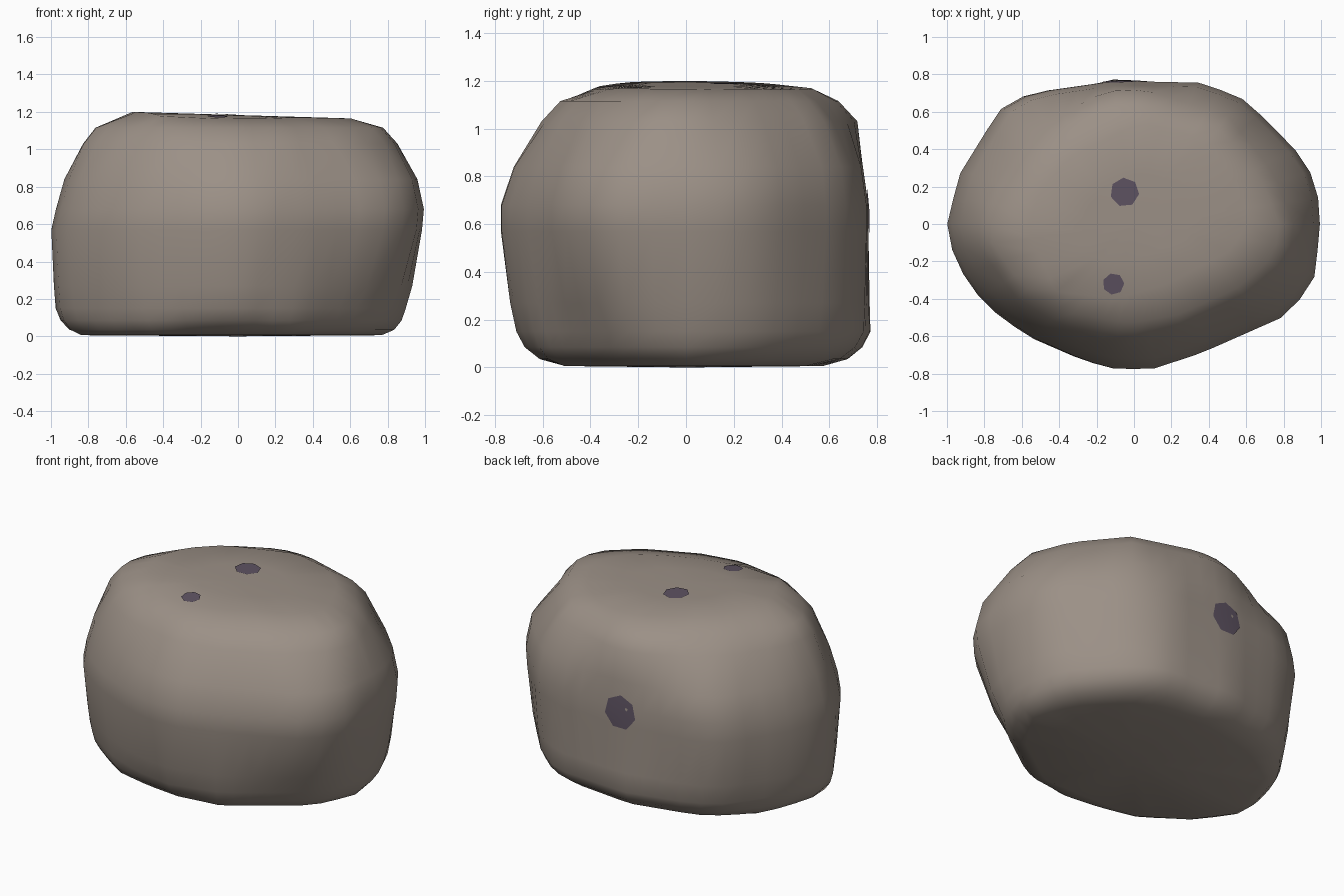
import bpy, bmesh, math
from mathutils import Vector
from mathutils.bvhtree import BVHTree

if "Cube" in bpy.data.objects:
    bpy.data.objects.remove(bpy.data.objects["Cube"])

SIDES = 44


def material(name, rgb):
    m = bpy.data.materials.new(name)
    m.diffuse_color = (*rgb, 1)
    m.use_nodes = True
    m.node_tree.nodes["Principled BSDF"].inputs["Base Color"].default_value = m.diffuse_color
    return m


def add_object(name, bm, mat):
    for f in bm.faces:
        f.smooth = True
    me = bpy.data.meshes.new(name)
    bm.to_mesh(me)
    bm.free()
    me.materials.append(mat)
    ob = bpy.data.objects.new(name, me)
    bpy.context.collection.objects.link(ob)
    return ob


stone = material("stone", (0.33, 0.28, 0.24))
dark = material("dark_spot", (0.11, 0.085, 0.12))

# Plan outlines of the boulder: underside, lower bulge, widest girth, shoulder, top
foot = [(-.86, -.1), (-.72, .34), (-.45, .5), (-.05, .58), (.45, .5), (.66, .28),
        (.78, .02), (.61, -.26), (.25, -.51), (-.42, -.5), (-.7, -.32)]
low = [(-.98, -.02), (-.92, .22), (-.69, .56), (-.52, .67), (-.1, .775), (.4, .74),
       (.61, .6), (.84, .33), (.91, .05), (.84, -.22), (.7, -.36), (.32, -.63),
       (0, -.71), (-.25, -.67), (-.53, -.56), (-.77, -.38), (-.94, -.18)]
girth = [(-1, .01), (-.93, .27), (-.72, .61), (-.56, .70), (-.1, .765), (.37, .755),
         (.6, .66), (.86, .4), (.96, .25), (1, .07), (.97, -.27), (.93, -.36),
         (.79, -.5), (.36, -.69), (.1, -.775), (-.1, -.775), (-.27, -.73), (-.57, -.6),
         (-.8, -.43), (-.96, -.2)]
shoulder = [(-.85, -.08), (-.79, .14), (-.61, .41), (-.42, .57), (-.15, .71), (.05, .72),
            (.5, .58), (.75, .27), (.86, -.02), (.82, -.2), (.6, -.4), (.25, -.56),
            (-.03, -.61), (-.4, -.54), (-.65, -.38)]
crown = [(-.57, -.02), (-.5, .18), (-.34, .36), (.03, .54), (.28, .49), (.48, .33),
         (.62, .03), (.52, -.14), (.18, -.32), (-.1, -.4), (-.42, -.36)]


def reach(pts, a):
    """Point of the outline seen from the axis in direction a."""
    d = Vector((math.cos(a), math.sin(a)))
    best = 0
    for p, q in zip(pts, pts[1:] + pts[:1]):
        p, e = Vector(p), Vector(q) - Vector(p)
        det = d.cross(e)
        if abs(det) > 1e-9:
            t, u = p.cross(e) / det, p.cross(d) / det
            if t > 0 and -1e-6 <= u <= 1 + 1e-6:
                best = max(best, t)
    return d * best


def ring(pts, z, x0=1, x1=1, y0=1, y1=1):
    """Outline at height z, with a separate scale for each of the four sides."""
    out = []
    for i in range(SIDES):
        x, y = reach(pts, math.tau * i / SIDES)
        out.append(Vector((x * (x0 if x < 0 else x1), y * (y0 if y < 0 else y1), z)))
    return out


def blend(r, s, t, z):
    """Ring between two others, at height z."""
    out = [a.lerp(b, t) for a, b in zip(r, s)]
    for p in out:
        p.z = z
    return out


def top_height(x, y):
    """Gently tilted top, falling off towards its rim."""
    return 1.183 - .03 * x - .01 * abs(y) - .13 * max(0, -y - .25) - .04 * max(0, y - .3)


# Boulder: loft through the stacked outlines
base, bulge = ring(foot, .006, .99), ring(low, .15)
waist = ring(girth, .57, 1, .99)
rings = [base, blend(base, bulge, .52, .035), blend(base, bulge, .83, .085), bulge,
         blend(bulge, waist, .4, .27), waist, ring(girth, .68, .975, 1),
         ring(girth, .84, .93, .965, .93, .97),
         ring(shoulder, 1.03), ring(shoulder, 1.115, .92, .91, .87, .89)]
for s in (1, .5):
    r = ring(crown, 0, s, s, s, s)
    for p in r:
        p.z = top_height(p.x, p.y)
    rings.append(r)

bm = bmesh.new()
loops = [[bm.verts.new(p) for p in r] for r in rings]
for a, b in zip(loops, loops[1:]):
    for i in range(SIDES):
        j = (i + 1) % SIDES
        bm.faces.new((a[i], a[j], b[j], b[i]))
for loop, z in ((loops[0], 0), (loops[-1], top_height(0, 0))):
    c = bm.verts.new((0, 0, z))
    for i in range(SIDES):
        bm.faces.new((loop[i], loop[(i + 1) % SIDES], c))
bmesh.ops.recalc_face_normals(bm, faces=bm.faces)
tree = BVHTree.FromBMesh(bm)
add_object("boulder", bm, stone)


# Dark pits: seven-sided patches draped on the surface
def spot(name, start, direction, radius):
    hit, normal, _, _ = tree.ray_cast(Vector(start), Vector(direction))
    turn = normal.to_track_quat('Z', 'Y')
    bm = bmesh.new()
    bmesh.ops.create_circle(bm, cap_ends=True, cap_tris=True, segments=7, radius=radius)
    for v in bm.verts:
        near, n, _, _ = tree.find_nearest(hit + turn @ v.co)
        v.co = near + n * .005
    add_object(name, bm, dark)


spot("top_spot_large", (-.05, .17, 2), (0, 0, -1), .078)
spot("top_spot_small", (-.11, -.32, 2), (0, 0, -1), .058)
spot("back_spot", (-.065, 2, .65), (0, -1, 0), .108)
